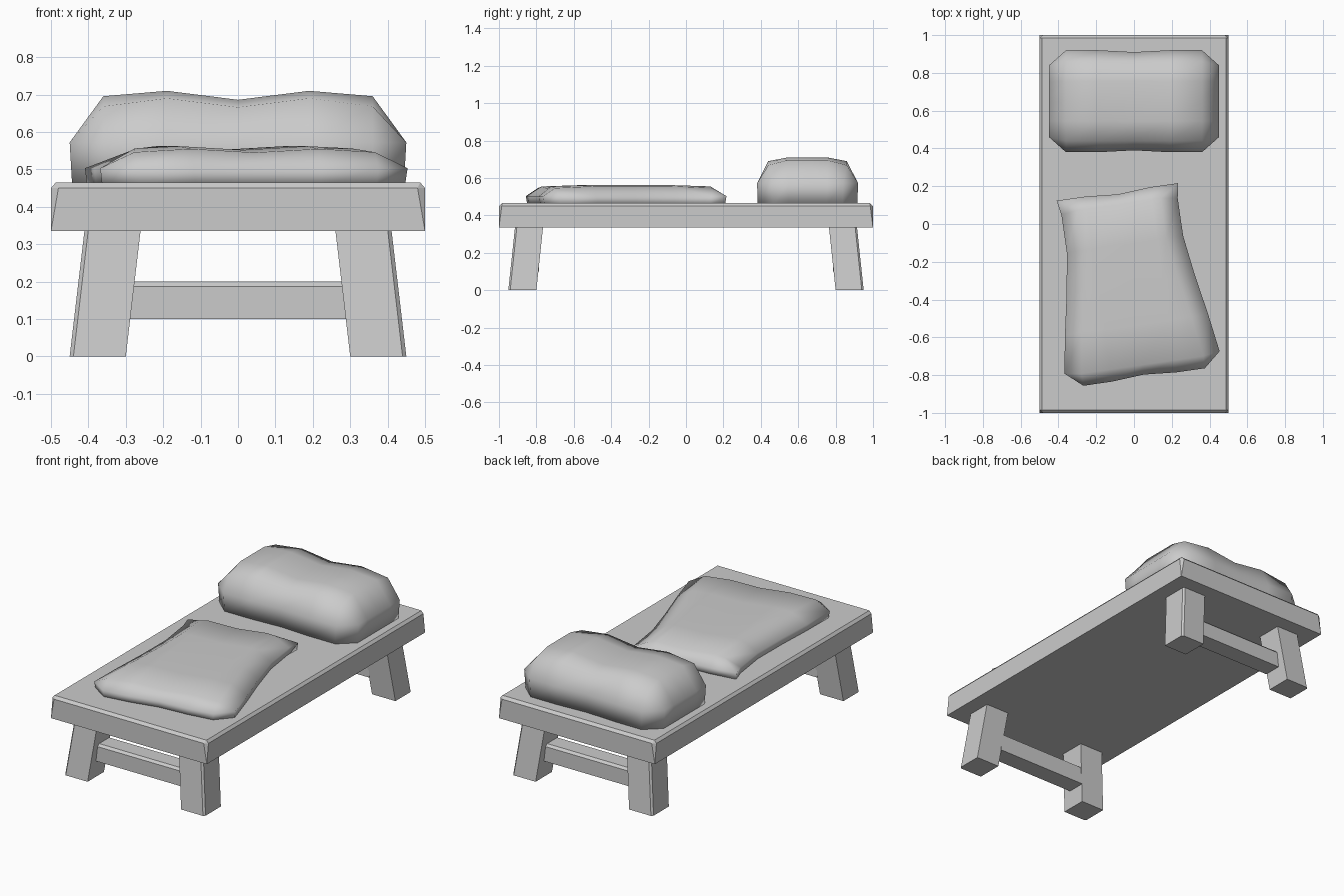
import bpy, bmesh, math
from mathutils import Matrix

if "Cube" in bpy.data.objects:
    bpy.data.objects.remove(bpy.data.objects["Cube"])


def finish(bm, name, smooth=False):
    bmesh.ops.recalc_face_normals(bm, faces=bm.faces)
    me = bpy.data.meshes.new(name)
    bm.to_mesh(me)
    bm.free()
    for p in me.polygons:
        p.use_smooth = smooth
    ob = bpy.data.objects.new(name, me)
    bpy.context.collection.objects.link(ob)
    return ob


def hull(name, pts):
    bm = bmesh.new()
    for p in pts:
        bm.verts.new(p)
    bmesh.ops.convex_hull(bm, input=bm.verts)
    bmesh.ops.dissolve_limit(bm, angle_limit=0.01, verts=bm.verts, edges=bm.edges)
    return finish(bm, name)


def cushion(name, half, corner, inner, pinch, levels, loc, angle=0):
    """Grid cushion with clipped corners, pinched sides and a sagging middle."""
    base, mid, ridge, top, sag = levels
    xs, ys = [[-h, -i, -i / 2, 0, i / 2, i, h] for h, i in zip(half, inner)]
    side_pinch = {2: 0.8, 3: 1, 4: 0.8}
    bm = bmesh.new()
    grid = {}
    for i, x in enumerate(xs):
        for j, y in enumerate(ys):
            ex, ey = i in (0, 6), j in (0, 6)
            if ex and ey:
                continue
            z = mid
            if ex:
                x -= math.copysign(pinch[0] * side_pinch.get(j, 0), x)
                if j in (1, 5):
                    y = math.copysign(corner[1], y)
            elif ey:
                y -= math.copysign(pinch[1] * (i == 3), y)
                if i in (1, 5):
                    x = math.copysign(corner[0], x)
            else:
                # pull the top edge in with the pinched sides
                if i in (1, 5):
                    x -= math.copysign(pinch[0] * side_pinch.get(j, 0), x)
                z = ridge if j in (1, 5) else top
                z -= sag * (i == 3)
                if i in (1, 5):
                    z -= sag * (0.9 if j in (1, 5) else 0.6)
            grid[i, j] = bm.verts.new((x, y, z))
    for i in range(6):
        for j in range(6):
            ring = [(i, j), (i + 1, j), (i + 1, j + 1), (i, j + 1)]
            bm.faces.new([grid[k] for k in ring if k in grid])
    # side wall and underside
    rim = [e for e in bm.edges if e.is_boundary]
    geo = bmesh.ops.extrude_edge_only(bm, edges=rim)["geom"]
    for v in (g for g in geo if isinstance(g, bmesh.types.BMVert)):
        v.co.z = base
        v.co.x *= 0.985
        v.co.y *= 0.985
    bmesh.ops.holes_fill(bm, edges=[e for e in bm.edges if e.is_boundary], sides=0)
    bm.transform(Matrix.Translation(loc) @ Matrix.Rotation(angle, 4, 'Z'))
    return finish(bm, name, True)


signs = [(sx, sy) for sx in (-1, 1) for sy in (-1, 1)]

# bed platform with worn upper edges
pts = []
for sx, sy in signs:
    pts += [(sx * .5, sy, .335), (sx * .48, sy, .45),
            (sx * .5, sy * .985, .45), (sx * .487, sy * .985, .465)]
hull("bed_platform", pts)

# four splayed legs, outer corner chamfered
for sx, sy in signs:
    section = [(.30, .80), (.30, .95), (.44, .95), (.45, .94), (.45, .80)]
    pts = []
    for z, d in ((0, 0), (.34, .04)):
        pts += [(sx * (x - d), sy * (y - d * .9), z) for x, y in section]
    hull("%s_%s_leg" % ("front" if sy < 0 else "back", "left" if sx < 0 else "right"), pts)

# crossbars between each pair of legs
for sy in (-1, 1):
    section = [(.785, .10), (.89, .10), (.89, .187), (.877, .20), (.785, .20)]
    hull("front_crossbar" if sy < 0 else "back_crossbar",
         [(x, sy * y, z) for x in (-.29, .29) for y, z in section])

# pillow and folded blanket
cushion("pillow", (.45, .27), (.36, .19), (.38, .21), (0, .01),
        (.455, .572, .69, .71, .024), (0, .65, 0))
cushion("folded_blanket", (.415, .495), (.325, .417), (.345, .43), (.04, .013),
        (.455, .503, .555, .562, .01), (-.017, -.32, 0), math.radians(8.2))
